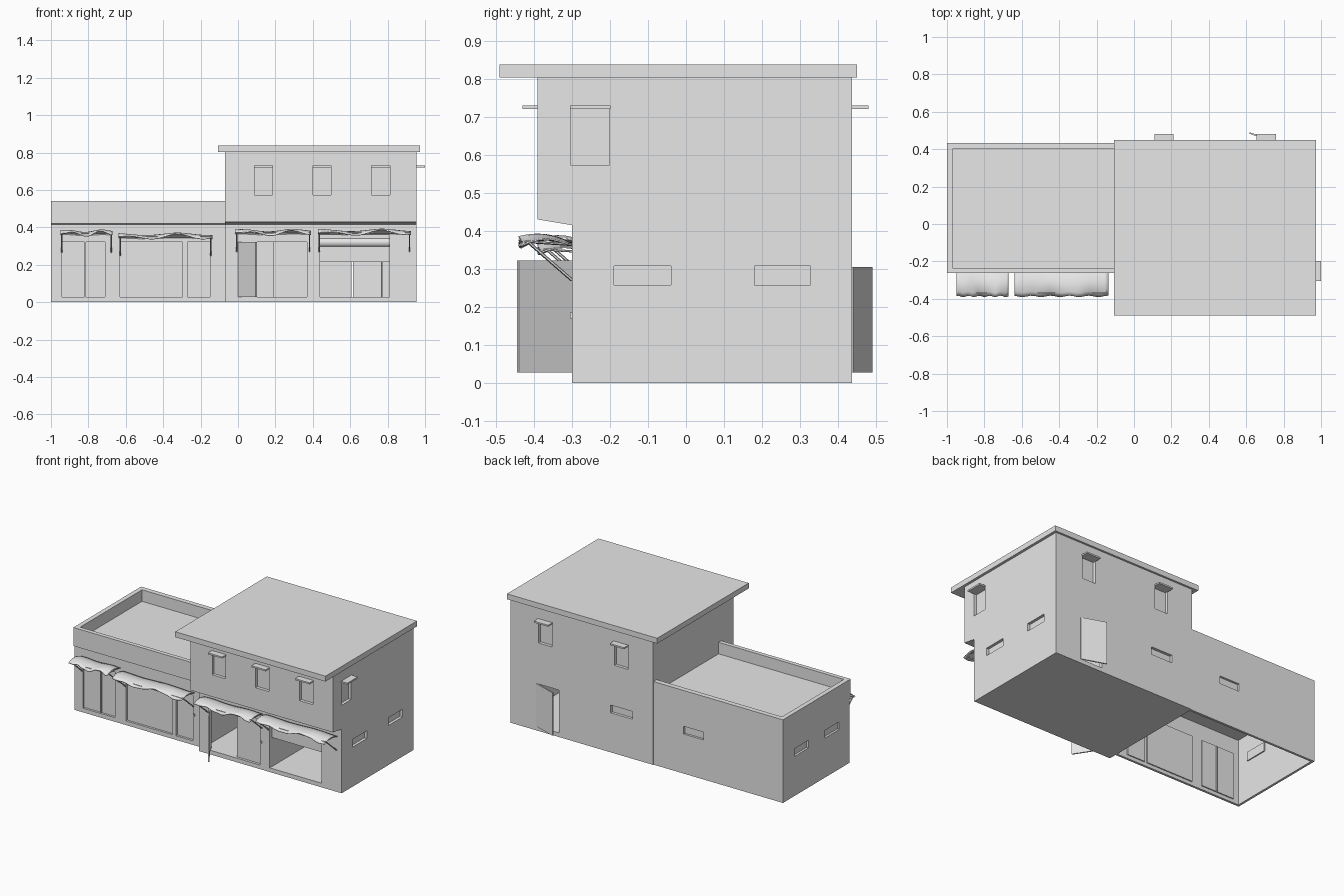
import bpy, bmesh, math
from mathutils import Vector, Matrix

cube = bpy.data.objects.get("Cube")
if cube:
    bpy.data.objects.remove(cube, do_unlink=True)

GREY = (0.8, 0.8, 0.8, 1)
plaster = bpy.data.materials.new("plain grey")
plaster.use_nodes = True
plaster.diffuse_color = GREY
plaster.node_tree.nodes["Principled BSDF"].inputs["Base Color"].default_value = GREY


def finish(name, bm):
    bmesh.ops.recalc_face_normals(bm, faces=bm.faces)
    mesh = bpy.data.meshes.new(name)
    bm.to_mesh(mesh)
    bm.free()
    mesh.materials.append(plaster)
    ob = bpy.data.objects.new(name, mesh)
    bpy.context.collection.objects.link(ob)
    return ob


def boxes(name, spans):
    """One object from (x0, x1, y0, y1, z0, z1) spans."""
    bm = bmesh.new()
    for x0, x1, y0, y1, z0, z1 in spans:
        mat = Matrix.Translation(((x0 + x1) / 2, (y0 + y1) / 2, (z0 + z1) / 2))
        mat = mat @ Matrix.Diagonal((x1 - x0, y1 - y0, z1 - z0, 1))
        bmesh.ops.create_cube(bm, size=1, matrix=mat)
    return finish(name, bm)


def extrude_x(name, profile, x0, x1):
    """Sweep a (y, z) outline along x."""
    bm = bmesh.new()
    face = bm.faces.new([bm.verts.new((x0, y, z)) for y, z in profile])
    geom = bmesh.ops.extrude_face_region(bm, geom=[face])["geom"]
    moved = [v for v in geom if isinstance(v, bmesh.types.BMVert)]
    bmesh.ops.translate(bm, verts=moved, vec=(x1 - x0, 0, 0))
    return finish(name, bm)


def carve(ob, *groups):
    """Cut groups of non-overlapping boxes out of an object, one after another."""
    for spans in groups:
        cutter = boxes("cutter", spans)
        cutter.hide_render = True
        mod = ob.modifiers.new("cut", "BOOLEAN")
        mod.operation, mod.solver, mod.object = "DIFFERENCE", "EXACT", cutter
        bpy.context.view_layer.update()
        deps = bpy.context.evaluated_depsgraph_get()
        mesh = bpy.data.meshes.new_from_object(ob.evaluated_get(deps))
        ob.modifiers.clear()
        ob.data = mesh
        bpy.data.objects.remove(cutter, do_unlink=True)


def bar(bm, a, b, r):
    a, b = Vector(a), Vector(b)
    d = b - a
    mat = Matrix.Translation((a + b) / 2) @ d.to_track_quat("Z", "Y").to_matrix().to_4x4()
    bmesh.ops.create_cone(bm, cap_ends=True, segments=6, radius1=r, radius2=r,
                          depth=d.length, matrix=mat)


def leaf(name, hinge, tip, z0, z1):
    """Swung-open door between two plan points."""
    h, t = Vector((*hinge, 0)), Vector((*tip, 0))
    ob = boxes(name, [(0, (t - h).length, -0.004, 0.004, z0, z1)])
    ob.location = h
    ob.rotation_euler.z = math.atan2(t.y - h.y, t.x - h.x)


# Heights shared by the openings
WIN = (0.572, 0.72)
SLIT = (0.257, 0.307)
DOOR = (0.027, 0.322)
FRONT, BACK, SIDE, JETTY = -0.30, 0.437, 0.955, -0.39
LOW_FRONT, LOW_BACK = -0.25, 0.433

# Two-storey block with a jettied upper floor
tall = extrude_x("tall_block", [(FRONT, 0), (BACK, 0), (BACK, 0.805), (JETTY, 0.805),
                                (JETTY, 0.43), (FRONT, 0.415)], -0.07, SIDE)
rooms = [(x0, x1, -0.27, 0.412, 0.025, 0.395) for x0, x1 in ((-0.045, 0.42), (0.436, 0.93))]
front_x = ((0.088, 0.185), (0.40, 0.497), (0.714, 0.813))
back_x = ((0.112, 0.209), (0.658, 0.755))
openings = [
    (0.0, 0.37, -0.4, -0.26, *DOOR),
    (0.438, 0.81, -0.4, -0.26, 0.027, 0.36),
    (0.607, 0.77, 0.40, 0.5, 0.027, 0.305),
    (SIDE - 0.02, 1.1, -0.302, -0.202, *WIN),
    (SIDE - 0.018, 1.1, -0.19, -0.04, *SLIT),
    (SIDE - 0.018, 1.1, 0.18, 0.327, *SLIT),
    (0.08, 0.236, BACK - 0.018, 0.6, *SLIT),
]
openings += [(a, b, -0.5, JETTY + 0.02, *WIN) for a, b in front_x]
openings += [(a, b, BACK - 0.02, 0.6, *WIN) for a, b in back_x]
carve(tall, rooms, openings)

# Flat roof slab and window hoods
boxes("roof_slab", [(-0.108, 0.972, -0.49, 0.45, 0.803, 0.838)])
hoods = [(a - 0.003, b + 0.003, JETTY - 0.04, JETTY + 0.005, 0.72, 0.73) for a, b in front_x]
hoods += [(a - 0.003, b + 0.003, BACK - 0.005, BACK + 0.043, 0.72, 0.73) for a, b in back_x]
hoods.append((SIDE - 0.005, 1.0, -0.305, -0.199, 0.72, 0.73))
boxes("window_hoods", hoods)

# Single-storey block, open underneath, with a parapet round a sunken roof
low = extrude_x("low_block", [(LOW_FRONT, 0), (LOW_BACK, 0), (LOW_BACK, 0.54), (-0.262, 0.54),
                              (-0.262, 0.42), (LOW_FRONT, 0.415)], -1, -0.069)
bays = ((-0.94, -0.71), (-0.63, -0.297), (-0.27, -0.15))
low_slits = [(-1.1, -0.97, 0.17, 0.315, *SLIT), (-1.1, -0.97, -0.145, 0.0, *SLIT),
             (-0.43, -0.286, 0.40, 0.6, *SLIT)]
carve(low,
      [(-0.985, -0.03, LOW_FRONT + 0.015, LOW_BACK - 0.015, -0.1, 0.43),
       (-0.97, -0.03, -0.235, 0.40, 0.465, 0.7)],
      low_slits + [(a, b, -0.4, -0.2, *DOOR) for a, b in bays])

# Panes and panels closing the low block's openings
panels = [(a - 0.004, b + 0.004, LOW_FRONT + 0.014, LOW_FRONT + 0.022, 0.023, 0.326)
          for a, b in bays]
panels += [(-0.986, -0.978, y0 - 0.004, y1 + 0.004, 0.253, 0.311)
           for y0, y1 in ((0.17, 0.315), (-0.145, 0.0))]
panels.append((-0.434, -0.282, LOW_BACK - 0.022, LOW_BACK - 0.014, 0.253, 0.311))
boxes("low_panels", panels)
boxes("door_mullion", [(-0.82, -0.812, LOW_FRONT + 0.004, LOW_FRONT + 0.03, *DOOR)])

# Front doors, rear door and rolled shutter
boxes("closed_front_door", [(0.19, 0.37, -0.284, -0.276, *DOOR)])
leaf("open_front_door", (0.003, -0.295), (0.098, -0.442), *DOOR)
leaf("open_rear_door", (0.768, 0.435), (0.616, 0.487), 0.027, 0.305)
boxes("shutter_curtain", [(0.438, 0.81, -0.276, -0.268, 0.215, 0.36)])
bm = bmesh.new()
mat = Matrix.Translation((0.624, -0.262, 0.32)) @ Matrix.Rotation(math.pi / 2, 4, "Y")
bmesh.ops.create_cone(bm, cap_ends=True, segments=24, radius1=0.026, radius2=0.026,
                      depth=0.37, matrix=mat)
shutter = finish("shutter_roll", bm)
for poly in shutter.data.polygons:
    poly.use_smooth = len(poly.vertices) == 4

# Small bell boxes beside the doors
boxes("bell_boxes", [(0.372, 0.382, -0.305, -0.298, 0.17, 0.185),
                     (-0.145, -0.135, -0.255, -0.248, 0.19, 0.205)])


def awning(name, x0, x1, wall, z, phase):
    """Rippled cloth sheet with two slanting struts."""
    w, depth = x1 - x0, 0.137
    bm = bmesh.new()
    bmesh.ops.create_grid(bm, x_segments=24, y_segments=6, size=0.5)
    for v in bm.verts:
        u, t = v.co.x + 0.5, 0.5 - v.co.y
        ripple = 0.009 * math.sin(u * 9 + phase) * (0.3 + 0.7 * t)
        curl = -0.012 * t ** 4 * (1 + math.sin(u * 14 + phase)) / 2
        hump = 0.014 * math.sin(math.pi * t)
        ragged = 0.004 * math.sin(u * 31 + phase) * t
        v.co = (x0 + w * u, wall - depth * t + ragged, z + 0.012 * t + ripple + curl + hump)
    ob = finish(name, bm)
    for poly in ob.data.polygons:
        poly.use_smooth = True
    thick = ob.modifiers.new("cloth", "SOLIDIFY")
    thick.thickness = 0.004
    bm = bmesh.new()
    for x in (x0 + 0.008, x1 - 0.008):
        bar(bm, (x, wall, z - 0.095), (x, wall - 0.115, z + 0.005), 0.004)
        bar(bm, (x, wall, z - 0.002), (x, wall - 0.125, z + 0.006), 0.003)
    bar(bm, (x0, wall - 0.118, z + 0.005), (x1, wall - 0.118, z + 0.005), 0.003)
    finish(name + "_struts", bm)


awning("awning_left_end", -0.95, -0.67, LOW_FRONT, 0.362, 0.6)
awning("awning_left_wide", -0.638, -0.137, LOW_FRONT, 0.345, 2.2)
awning("awning_door", -0.015, 0.39, FRONT, 0.365, 0.9)
awning("awning_shop", 0.427, 0.925, FRONT, 0.366, 1.6)
